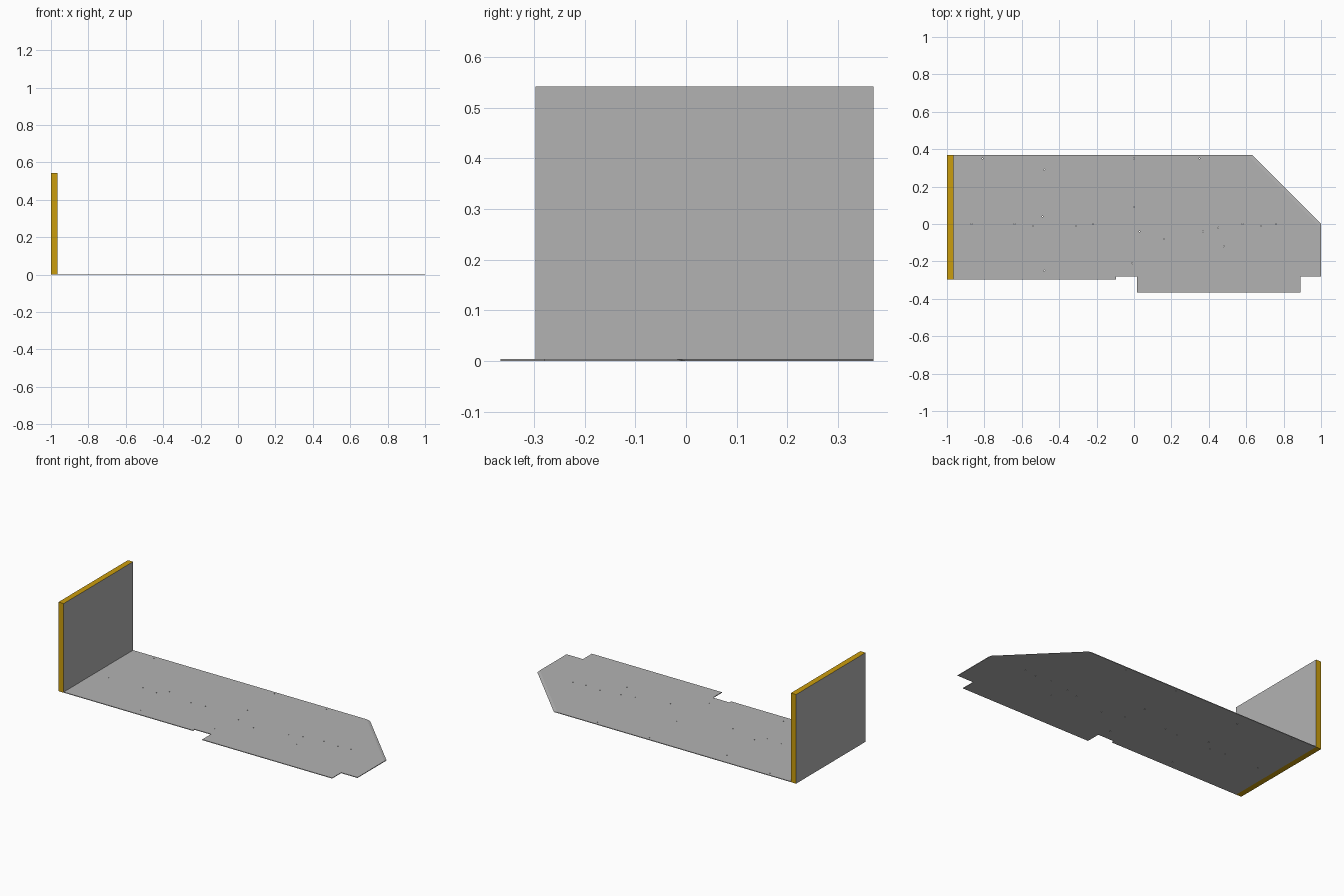
import bpy, bmesh

if "Cube" in bpy.data.objects:
    bpy.data.objects.remove(bpy.data.objects["Cube"])

T = 0.004  # sheet thickness


def material(name, rgb):
    m = bpy.data.materials.new(name)
    m.diffuse_color = (*rgb, 1)
    m.use_nodes = True
    m.node_tree.nodes["Principled BSDF"].inputs["Base Color"].default_value = m.diffuse_color
    return m


grey = material("panel_grey", (0.45, 0.45, 0.45))
gold = material("edge_gold", (0.60, 0.34, 0.004))


def finish(name, bm, mats):
    bmesh.ops.recalc_face_normals(bm, faces=bm.faces)
    mesh = bpy.data.meshes.new(name)
    bm.to_mesh(mesh)
    bm.free()
    for m in mats:
        mesh.materials.append(m)
    ob = bpy.data.objects.new(name, mesh)
    bpy.context.collection.objects.link(ob)
    return ob


# Floor sheet: notched outline with one clipped, bevelled corner
outline = [(-0.965, -0.297), (-0.095, -0.297), (-0.095, -0.28), (0.015, -0.28),
           (0.015, -0.366), (0.89, -0.366), (0.89, -0.28), (1, -0.28),
           (1, 0), (0.63, 0.37), (-0.965, 0.37)]
top_outline = list(outline)
top_outline[8:10] = [(1, -0.022), (0.608, 0.37)]
bm = bmesh.new()
low = [bm.verts.new((x, y, 0)) for x, y in outline]
high = [bm.verts.new((x, y, T)) for x, y in top_outline]
bm.faces.new(low)
bm.faces.new(high)
n = len(low)
for i in range(n):
    j = (i + 1) % n
    bm.faces.new((low[i], low[j], high[j], high[i]))
sheet = finish("floor_sheet", bm, [grey])

# Small drilled holes through the sheet
holes = [(-.87, 0), (-.64, 0), (-.81, .35), (-.48, -.25), (-.54, -.01), (-.49, .04),
         (-.31, -.01), (-.48, .29), (-.22, 0), (-.01, -.21), (.03, -.04), (0, .09),
         (.16, -.08), (0, .35), (.37, -.04), (.48, -.12), (.45, -.02), (.58, 0),
         (.35, .35), (.68, -.01), (.76, 0)]
bm = bmesh.new()
for x, y in holes:
    ret = bmesh.ops.create_cone(bm, cap_ends=True, segments=12,
                                radius1=0.003, radius2=0.003, depth=0.05)
    bmesh.ops.translate(bm, verts=ret["verts"], vec=(x, y, 0))
drill = finish("hole_cutter", bm, [grey])
drill.hide_render = True
drill.hide_set(True)
cut = sheet.modifiers.new("holes", 'BOOLEAN')
cut.object = drill
cut.operation = 'DIFFERENCE'
cut.solver = 'EXACT'

# Upright end panel: grey faces with gold edge banding
bm = bmesh.new()
bmesh.ops.create_cube(bm, size=1)
bmesh.ops.scale(bm, verts=bm.verts, vec=(0.035, 0.667, 0.542))
bmesh.ops.translate(bm, verts=bm.verts, vec=(-0.9825, 0.0365, 0.271))
bm.normal_update()
for f in bm.faces:
    f.material_index = 0 if abs(f.normal.x) > 0.5 else 1
finish("end_panel", bm, [grey, gold])
